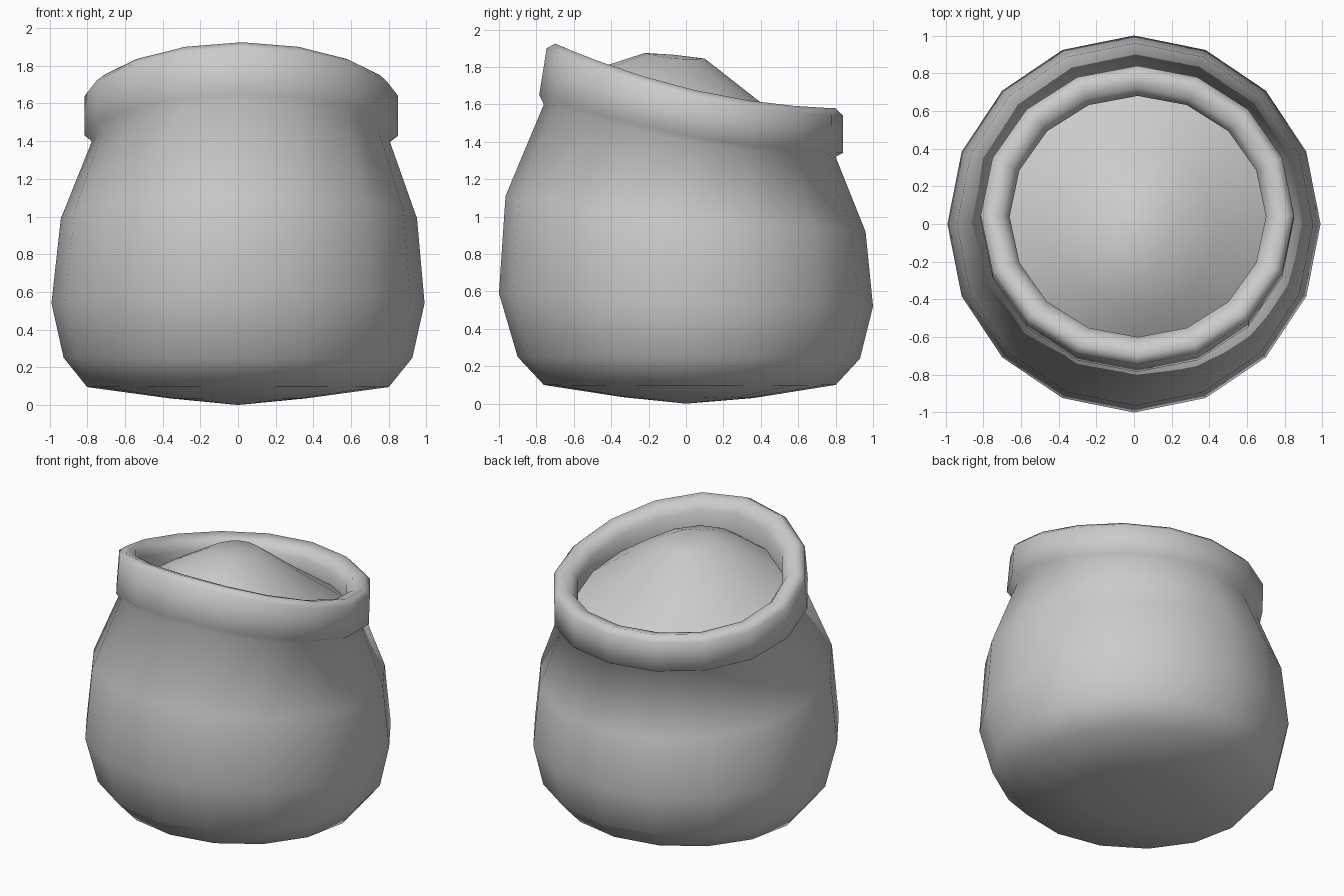
import bpy, bmesh
from math import sin, cos, pi

SIDES = 16


def loft(name, rows, start=None, end=None):
    """Skin tilted rings: (y_front, y_back, z_front, z_side, z_back, x_radius, x_centre)."""
    bm = bmesh.new()
    rings = []
    for y0, y1, z0, zm, z1, rx, cx in rows:
        ring = []
        for i in range(SIDES):
            a = 2 * pi * i / SIDES
            s = sin(a)
            x = cx + rx * cos(a)
            y = (y0 + y1) / 2 + (y1 - y0) / 2 * s
            z = zm + (z1 - z0) / 2 * s + ((z0 + z1) / 2 - zm) * s * s
            ring.append(bm.verts.new((x, y, z)))
        rings.append(ring)
    for lower, upper in zip(rings, rings[1:]):
        for i in range(SIDES):
            j = (i + 1) % SIDES
            bm.faces.new((lower[i], lower[j], upper[j], upper[i]))
    for point, ring, flip in ((start, rings[0], True), (end, rings[-1], False)):
        if point:
            tip = bm.verts.new(point)
            for i in range(SIDES):
                a, b = ring[i], ring[(i + 1) % SIDES]
                bm.faces.new((b, a, tip) if flip else (a, b, tip))
    for f in bm.faces:
        f.smooth = True
    mesh = bpy.data.meshes.new(name)
    bm.to_mesh(mesh)
    bm.free()
    obj = bpy.data.objects.new(name, mesh)
    bpy.context.collection.objects.link(obj)
    return obj


# Pot body with its sagging, tilted rim
loft("pot", [
    (-0.34, 0.36, 0.035, 0.035, 0.03, 0.36, 0.0),
    (-0.76, 0.80, 0.10, 0.095, 0.10, 0.80, 0.0),
    (-0.90, 0.93, 0.25, 0.25, 0.24, 0.925, 0.0),
    (-1.00, 1.00, 0.59, 0.54, 0.52, 0.99, 0.0),
    (-0.965, 0.96, 1.11, 0.99, 0.92, 0.945, 0.005),
    (-0.76, 0.80, 1.60, 1.40, 1.32, 0.79, 0.015),
    (-0.785, 0.84, 1.65, 1.43, 1.34, 0.832, 0.018),
    (-0.745, 0.84, 1.90, 1.64, 1.54, 0.832, 0.018),
    (-0.70, 0.80, 1.925, 1.675, 1.58, 0.79, 0.02),
    (-0.64, 0.72, 1.90, 1.66, 1.56, 0.72, 0.02),
    (-0.60, 0.68, 1.84, 1.60, 1.51, 0.68, 0.02),
    (-0.60, 0.68, 1.70, 1.50, 1.41, 0.68, 0.02),
], start=(0, 0, 0))

# Domed contents filling the mouth
loft("filling", [
    (-0.60, 0.68, 1.70, 1.50, 1.41, 0.68, 0.02),
    (-0.45, 0.40, 1.80, 1.69, 1.61, 0.42, 0.02),
    (-0.22, 0.10, 1.875, 1.845, 1.845, 0.17, 0.02),
], end=(0.02, -0.06, 1.865))
